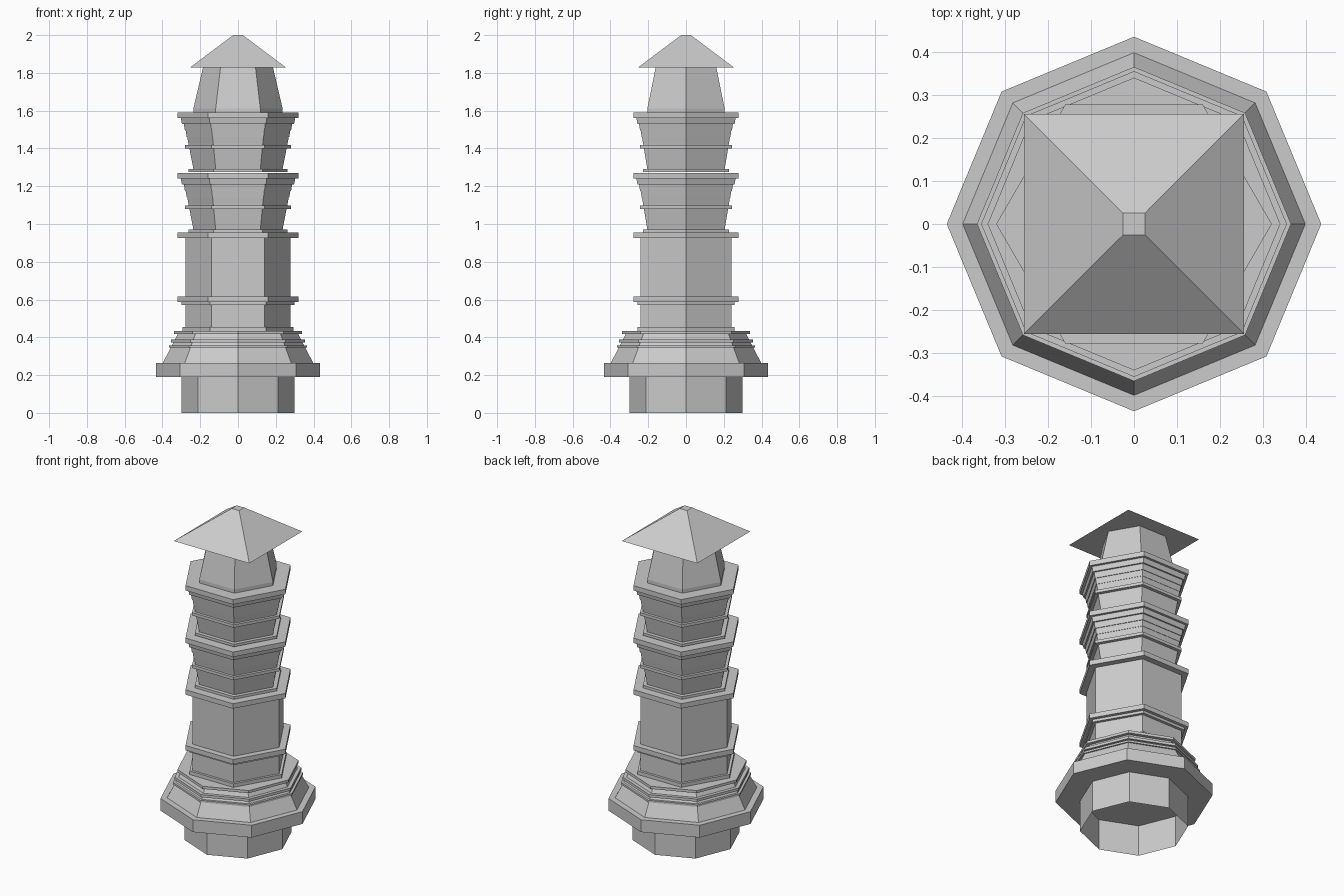
import bpy, bmesh, math

if "Cube" in bpy.data.objects:
    bpy.data.objects.remove(bpy.data.objects["Cube"])


def stack(name, profile, sides, bottom=True, turn=0.0):
    """Flat-faced tower section from (radius, z) points, first vertex on +x."""
    bm = bmesh.new()
    rings = []
    for r, z in profile:
        rings.append([bm.verts.new((r * math.cos(turn + math.tau * i / sides),
                                    r * math.sin(turn + math.tau * i / sides), z))
                      for i in range(sides)])
    for a, b in zip(rings, rings[1:]):
        for i in range(sides):
            j = (i + 1) % sides
            bm.faces.new((a[i], a[j], b[j], b[i]))
    if bottom:
        bm.faces.new(rings[0][::-1])
    bm.faces.new(rings[-1])
    mesh = bpy.data.meshes.new(name)
    bm.to_mesh(mesh)
    bm.free()
    ob = bpy.data.objects.new(name, mesh)
    bpy.context.collection.objects.link(ob)
    return ob


def slab(name, r, z0, z1, sides=6):
    return stack(name, [(r, z0), (r, z1)], sides)


# Hollow octagonal foot, flange and stepped skirt
foot = stack("foot", [(0.30, 0), (0.30, 0.191)], 8, bottom=False)
slab("flange", 0.435, 0.19, 0.265, 8)
stack("skirt", [(0.398, 0.265), (0.312, 0.43)], 8)
for i, (r, z0, z1) in enumerate([(0.365, 0.345, 0.357),
                                 (0.355, 0.372, 0.388),
                                 (0.34, 0.417, 0.433)]):
    slab(f"skirt_step_{i}", r, z0, z1, 8)

# Hexagonal shaft with its mouldings
slab("shaft", 0.278, 0.43, 0.93)
slab("shaft_base_ring", 0.295, 0.43, 0.455)
slab("lower_ring", 0.298, 0.57, 0.586)
slab("lower_ledge", 0.32, 0.586, 0.615)
slab("upper_ledge", 0.32, 0.925, 0.955)

# Two flared storeys, each with widening bands and a ledge
for n in range(2):
    o = 0.32 * n
    slab(f"storey_{n}_foot_ring", 0.262, 0.955 + o, 0.971 + o)
    stack(f"storey_{n}_body", [(0.236, 0.97 + o), (0.288, 1.24 + o)], 6)
    slab(f"storey_{n}_mid_ring", 0.28, 1.08 + o, 1.098 + o)
    for i, (r, z0, z1) in enumerate([(0.267, 1.098, 1.14), (0.277, 1.14, 1.175),
                                     (0.287, 1.175, 1.21), (0.303, 1.21, 1.24)]):
        stack(f"storey_{n}_band_{i}", [(r - 0.006, z0 + o), (r, z1 + o)], 6)
    slab(f"storey_{n}_ledge", 0.32, 1.24 + o, 1.27 + o)

# Tapered lantern and square roof
stack("lantern", [(0.236, 1.59), (0.236, 1.612), (0.185, 1.83)], 6)
q = math.sqrt(2)
stack("roof", [(0.255 * q, 1.828), (0.025 * q, 2.0)], 4, turn=math.pi / 4)
